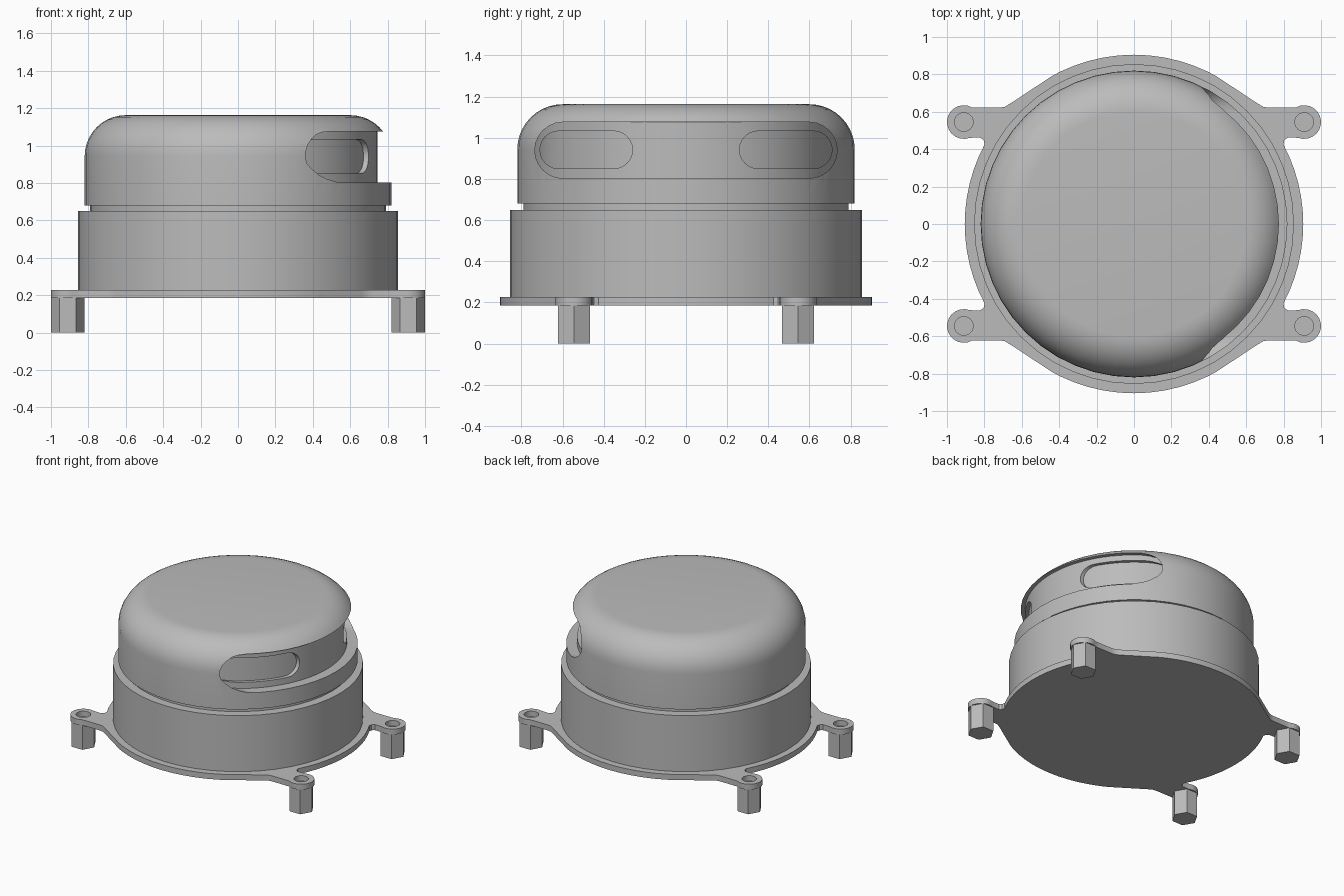
import bpy, bmesh
from math import sin, cos, pi, radians
from mathutils import Matrix

if "Cube" in bpy.data.objects:
    bpy.data.objects.remove(bpy.data.objects["Cube"], do_unlink=True)

grey = bpy.data.materials.new("housing grey")
grey.use_nodes = True
colour = (0.5, 0.5, 0.5, 1)
grey.diffuse_color = colour
grey.node_tree.nodes["Principled BSDF"].inputs["Base Color"].default_value = colour


def finish(bm, name):
    bmesh.ops.remove_doubles(bm, verts=bm.verts, dist=1e-5)
    bmesh.ops.recalc_face_normals(bm, faces=bm.faces)
    mesh = bpy.data.meshes.new(name)
    bm.to_mesh(mesh)
    bm.free()
    mesh.materials.append(grey)
    ob = bpy.data.objects.new(name, mesh)
    bpy.context.collection.objects.link(ob)
    return ob


def prism(name, points, depth_vector):
    """Extrude a closed outline of 3D points."""
    bm = bmesh.new()
    face = bm.faces.new([bm.verts.new(p) for p in points])
    new = bmesh.ops.extrude_face_region(bm, geom=[face])["geom"]
    bmesh.ops.translate(bm, vec=depth_vector,
                        verts=[v for v in new if isinstance(v, bmesh.types.BMVert)])
    return finish(bm, name)


def lathe(name, profile, sides=48):
    """Turn an (r, z) profile around the z axis, with flat ends."""
    bm = bmesh.new()
    rings = [[bm.verts.new((r * cos(2 * pi * i / sides), r * sin(2 * pi * i / sides), z))
              for i in range(sides)] for r, z in profile]
    for a, b in zip(rings, rings[1:]):
        for i in range(sides):
            j = (i + 1) % sides
            bm.faces.new((a[i], a[j], b[j], b[i]))
    bm.faces.new(rings[0])
    bm.faces.new(rings[-1])
    return finish(bm, name)


def arc(cx, cy, r, start, end, steps):
    return [(cx + r * cos(radians(start + (end - start) * i / steps)),
             cy + r * sin(radians(start + (end - start) * i / steps)))
            for i in range(steps + 1)]


def cut(ob, cutter):
    mod = ob.modifiers.new("cut", 'BOOLEAN')
    mod.operation, mod.solver, mod.object = 'DIFFERENCE', 'EXACT', cutter
    bpy.context.view_layer.objects.active = ob
    bpy.ops.object.modifier_apply(modifier=mod.name)
    bpy.data.objects.remove(cutter, do_unlink=True)


def slot_cutter(y0, y1, z0, z1, core_radius):
    """Rounded slot running along x that stops at a cylindrical floor."""
    r, mid = (z1 - z0) / 2, (z0 + z1) / 2
    outline = arc(y1 - r, mid, r, -90, 90, 12) + arc(y0 + r, mid, r, 90, 270, 12)
    cutter = prism("slot_cutter", [(0.02, y, z) for y, z in outline], (1, 0, 0))
    cut(cutter, lathe("slot_core", [(core_radius, 0.5), (core_radius, 1.3)], 96))
    return cutter


# Mounting flange: one quarter of the outline, mirrored to all four
tab_x, tab_y, tab_r = 0.91, 0.545, 0.09
quarter = (arc(0, 0, 0.905, 0, 28, 6)
           + [(0.803, 0.447), (0.82, 0.461), (0.85, 0.462)]
           + arc(tab_x, tab_y, tab_r, -110, 120, 14)
           + [(0.84, 0.622), (0.72, 0.622), (0.69, 0.627), (0.66, 0.645), (0.44, 0.79)]
           + arc(0, 0, 0.905, 64, 90, 5))
half = quarter + [(-x, y) for x, y in quarter[-2::-1]]
outline = half + [(x, -y) for x, y in half[-2:0:-1]]
flange = prism("mounting_flange", [(x, y, 0.185) for x, y in outline], (0, 0, 0.042))

# Screw holes and hexagonal feet
parts = [flange]
for side_x, right_left in ((1, "left"), (-1, "right")):
    for side_y, front_back in ((-1, "front"), (1, "back")):
        place = Matrix.Translation((side_x * tab_x, side_y * tab_y, 0))
        hole = lathe("hole_cutter", [(0.05, 0.1), (0.05, 0.3)], 24)
        hole.data.transform(place)
        cut(flange, hole)
        foot = lathe(f"{front_back}_{right_left}_foot", [(tab_r, 0), (tab_r, 0.186)], 6)
        foot.data.transform(place)
        parts.append(foot)

# Fixed base drum and the recessed neck above it
parts.append(lathe("base_drum", [(0.855, 0.22), (0.855, 0.65)]))
parts.append(lathe("neck", [(0.79, 0.645), (0.79, 0.69)]))

# Rotating cap with a rounded shoulder
cap = lathe("rotating_cap", [(0.82, 0.68)] + arc(0.6, 0.943, 0.22, 0, 90, 10))
cut(cap, slot_cutter(-0.735, 0.735, 0.803, 1.076, 0.745))
for s in (-1, 1):
    near, far = sorted((s * 0.26, s * 0.71))
    cut(cap, slot_cutter(near, far, 0.85, 1.033, 0.72))
parts.append(cap)

# Smooth curved walls, keep edges sharp
for ob in parts:
    bpy.ops.object.select_all(action='DESELECT')
    ob.select_set(True)
    bpy.context.view_layer.objects.active = ob
    bpy.ops.object.shade_smooth_by_angle(angle=radians(30))
